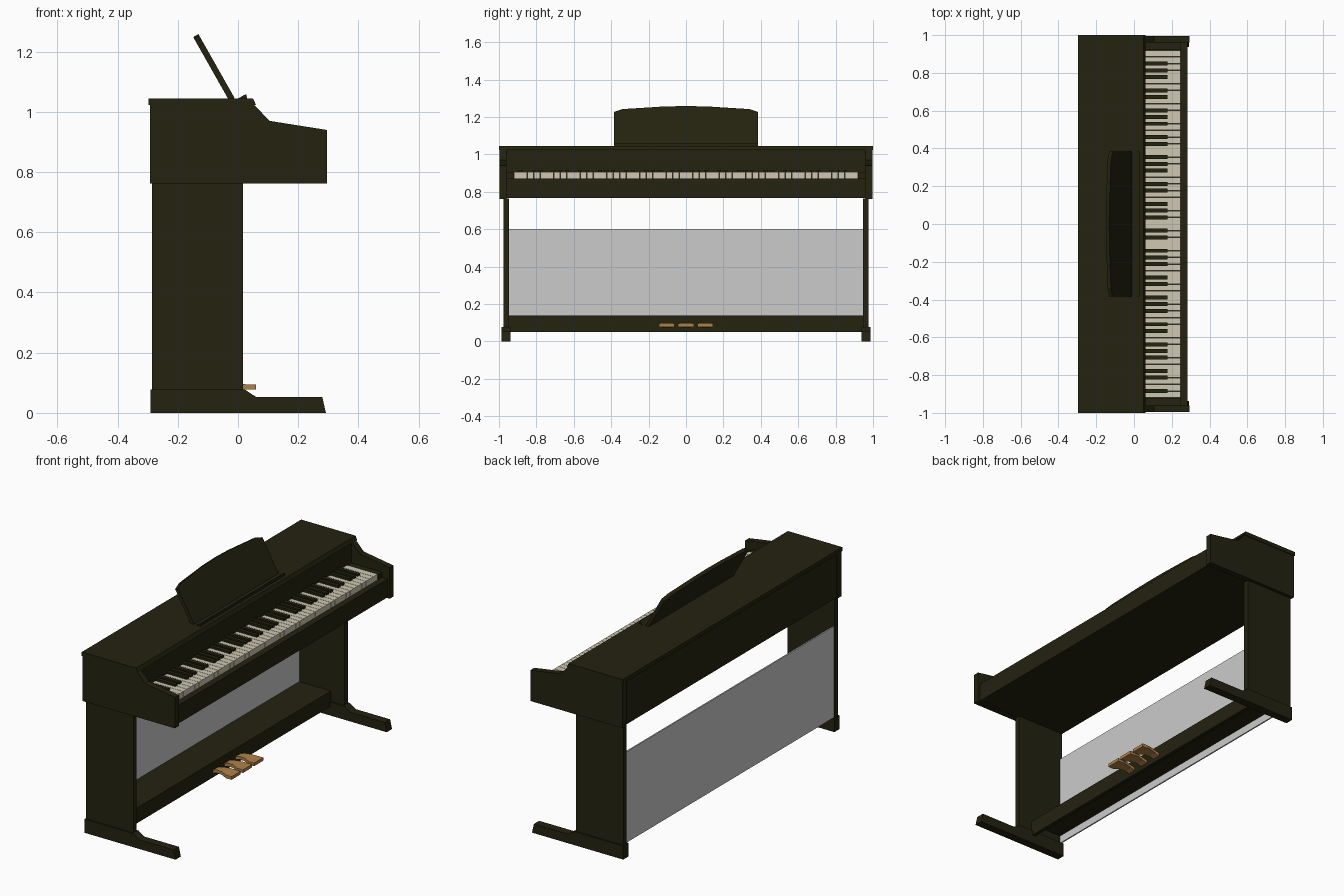
import bpy, bmesh, math

if "Cube" in bpy.data.objects:
    bpy.data.objects.remove(bpy.data.objects["Cube"])


def material(name, rgb):
    m = bpy.data.materials.new(name)
    m.diffuse_color = (*rgb, 1)
    m.use_nodes = True
    m.node_tree.nodes["Principled BSDF"].inputs["Base Color"].default_value = m.diffuse_color
    return m


WOOD = material("dark olive wood", (0.017, 0.016, 0.005))
CREAM = material("cream keys", (0.62, 0.58, 0.45))
GREY = material("grey panel", (0.6, 0.6, 0.6))
BRONZE = material("bronze pedals", (0.43, 0.22, 0.065))


def add_prism(bm, pts, a0, a1, axis="y"):
    """Extrude a 2D outline from a0 to a1 along an axis."""
    def place(p, a):
        u, v = p
        return {"x": (a, u, v), "y": (u, a, v), "z": (u, v, a)}[axis]
    lo = [bm.verts.new(place(p, a0)) for p in pts]
    hi = [bm.verts.new(place(p, a1)) for p in pts]
    bm.faces.new(lo)
    bm.faces.new(hi[::-1])
    n = len(pts)
    for i in range(n):
        j = (i + 1) % n
        bm.faces.new((lo[j], lo[i], hi[i], hi[j]))


def add_box(bm, x0, x1, y0, y1, z0, z1):
    add_prism(bm, [(x0, z0), (x1, z0), (x1, z1), (x0, z1)], y0, y1)


def finish(bm, name, mat):
    bmesh.ops.recalc_face_normals(bm, faces=bm.faces)
    me = bpy.data.meshes.new(name)
    bm.to_mesh(me)
    bm.free()
    me.materials.append(mat)
    ob = bpy.data.objects.new(name, me)
    bpy.context.collection.objects.link(ob)
    return ob


def prism(name, mat, pts, a0, a1, axis="y"):
    bm = bmesh.new()
    add_prism(bm, pts, a0, a1, axis)
    return finish(bm, name, mat)


def box(name, mat, *dims):
    bm = bmesh.new()
    add_box(bm, *dims)
    return finish(bm, name, mat)


# Case: lid, rear box with fallboard, key bed, key slip
prism("lid", WOOD, [(-0.297, 1.022), (0.06, 1.022), (0.05, 1.045), (-0.297, 1.045)], -1, 1)
box("rear_case", WOOD, -0.288, 0.05, -0.962, 0.962, 0.767, 1.022)
box("key_bed", WOOD, 0.05, 0.246, -0.962, 0.962, 0.767, 0.862)
box("key_slip", WOOD, 0.246, 0.282, -0.962, 0.962, 0.767, 0.872)

# Sides: cheeks, key blocks, legs and feet
CHEEK = [(-0.293, 0.762), (0.295, 0.762), (0.295, 0.94), (0.105, 0.97),
         (0.055, 1.022), (-0.293, 1.022)]
FOOT = [(-0.29, 0), (0.292, 0), (0.28, 0.053), (0.06, 0.053),
        (0.022, 0.078), (-0.29, 0.078)]
for side, s in (("left", -1), ("right", 1)):
    prism(f"{side}_cheek", WOOD, CHEEK, s * 0.961, s * 0.996)
    box(f"{side}_key_block", WOOD, 0.05, 0.246, s * 0.922, s * 0.962, 0.86, 0.902)
    box(f"{side}_leg", WOOD, -0.285, 0.016, s * 0.947, s * 0.977, 0.07, 0.765)
    prism(f"{side}_foot", WOOD, FOOT, s * 0.938, s * 0.986)

# 88 keys, from A at the low end (-y) to C at the high end
white, black = bmesh.new(), bmesh.new()
W = 1.84 / 52
for i in range(52):
    y = -0.92 + i * W
    add_box(white, 0.045, 0.245, y + 0.001, y + W - 0.001, 0.861, 0.905)
    if i < 51 and i % 7 not in (1, 4):  # no black key after B and E
        add_box(black, 0.045, 0.177, y + W - 0.0105, y + W + 0.0105, 0.88, 0.917)
finish(white, "white_keys", CREAM)
finish(black, "black_keys", WOOD)

# Music stand: arched board leaning back, and its ledge
stand = prism("music_stand", WOOD,
              [(-0.385, 0), (0.385, 0), (0.385, 0.208), (0.34, 0.225), (0.12, 0.241),
               (0, 0.244), (-0.12, 0.241), (-0.34, 0.225), (-0.385, 0.208)],
              -0.01, 0.01, "x")
stand.location = (-0.02, 0, 1.041)
stand.rotation_euler = (0, -math.radians(29.5), 0)
prism("music_ledge", WOOD, [(0.0, 1.044), (0.03, 1.044), (0.028, 1.058), (0.02, 1.056)],
      -0.385, 0.385)

# Grey back panel and the angled pedal rail in front of it
box("back_panel", GREY, -0.28, -0.272, -0.948, 0.948, 0.078, 0.602)
prism("pedal_rail", WOOD, [(-0.272, 0.138), (-0.272, 0.122), (-0.09, 0.122),
                           (-0.09, 0.05), (-0.07, 0.05), (-0.07, 0.138)], -0.948, 0.948)

# Pedals: flat bars that widen to the front, as (x, half width, middle z)
STATIONS = [(-0.085, 0.024, 0.078), (-0.045, 0.024, 0.09), (-0.01, 0.03, 0.092),
            (0.025, 0.042, 0.086), (0.06, 0.042, 0.086)]
for name, yc in (("left", -0.103), ("middle", 0), ("right", 0.103)):
    bm = bmesh.new()
    rings = [[bm.verts.new((x, yc + sy * w, z + sz * 0.009))
              for sy, sz in ((-1, -1), (1, -1), (1, 1), (-1, 1))] for x, w, z in STATIONS]
    bm.faces.new(rings[0])
    bm.faces.new(rings[-1])
    for a, b in zip(rings, rings[1:]):
        for k in range(4):
            m = (k + 1) % 4
            bm.faces.new((a[k], a[m], b[m], b[k]))
    finish(bm, f"{name}_pedal", BRONZE)
